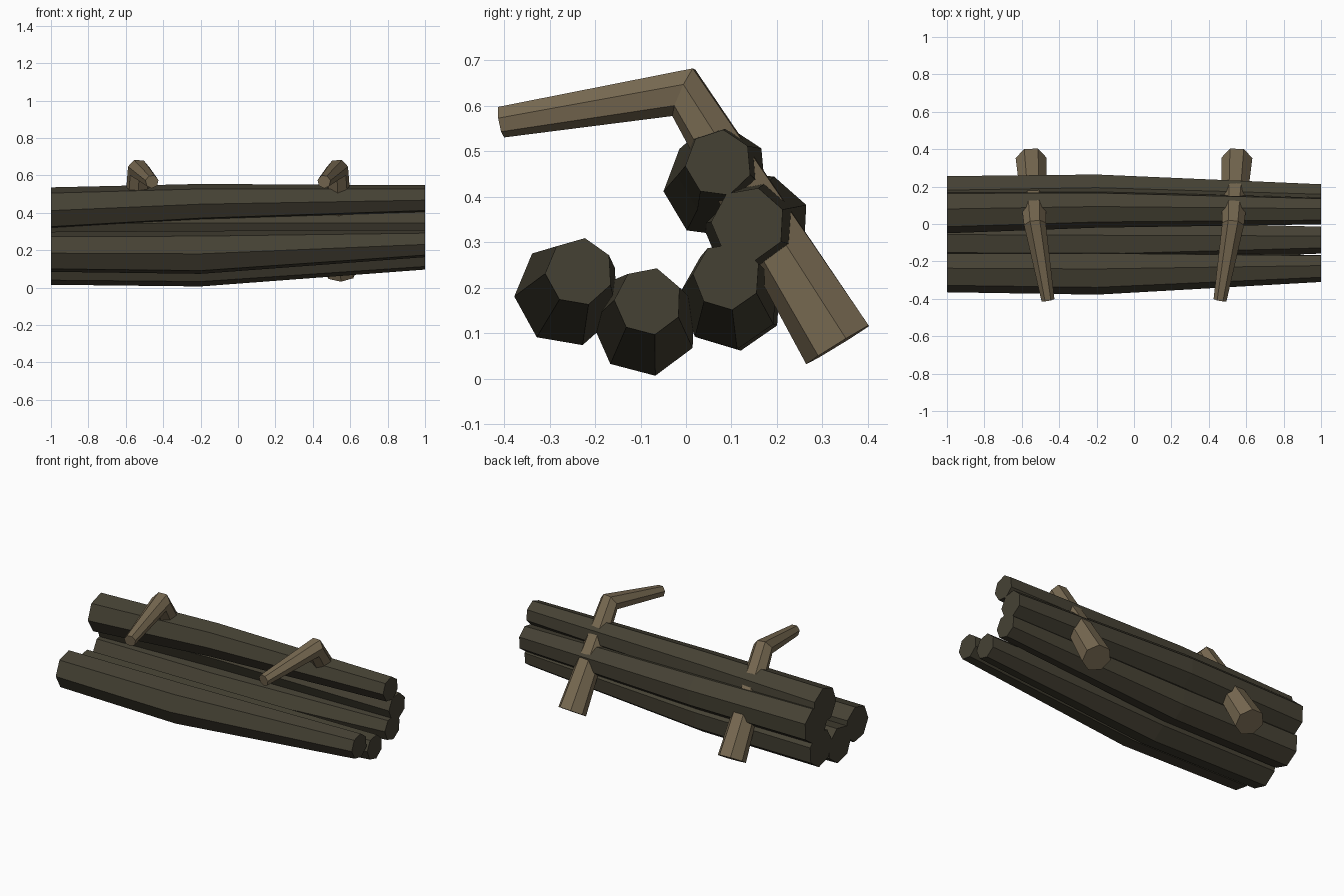
import bpy, bmesh, math
from mathutils import Vector

if "Cube" in bpy.data.objects:
    bpy.data.objects.remove(bpy.data.objects["Cube"])

SIDES = 7


def material(name, rgb):
    m = bpy.data.materials.new(name)
    m.diffuse_color = (*rgb, 1)
    m.use_nodes = True
    m.node_tree.nodes["Principled BSDF"].inputs["Base Color"].default_value = m.diffuse_color
    return m


bark = material("dark_bark", (0.060, 0.053, 0.034))
wood = material("pale_wood", (0.19, 0.145, 0.085))


def tube(name, stations, axes, mat):
    """Loft heptagons: stations = (centre, radius), axes = (u, v) per ring."""
    bm = bmesh.new()
    rings = []
    for (c, r), (u, v) in zip(stations, axes):
        ring = []
        for i in range(SIDES):
            a = 2 * math.pi * i / SIDES
            ring.append(bm.verts.new(Vector(c) + r * (math.cos(a) * u + math.sin(a) * v)))
        rings.append(ring)
    for a, b in zip(rings, rings[1:]):
        for i in range(SIDES):
            j = (i + 1) % SIDES
            bm.faces.new((a[i], a[j], b[j], b[i]))
    bm.faces.new(rings[0])
    bm.faces.new(rings[-1])
    bmesh.ops.recalc_face_normals(bm, faces=bm.faces[:])
    me = bpy.data.meshes.new(name)
    bm.to_mesh(me)
    bm.free()
    me.materials.append(mat)
    ob = bpy.data.objects.new(name, me)
    bpy.context.collection.objects.link(ob)
    return ob


# Logs: (y, z, radius) at the left end, the bend and the right end, plus roll
logs = {
    "seat_log_front": (-74, (-.255, .19, .110), (-.260, .187, .118), (-.235, .235, .075)),
    "seat_log_middle": (-79, (-.085, .125, .112), (-.090, .122, .118), (-.083, .170, .075)),
    "seat_log_rear": (-81, (.103, .172, .112), (.095, .175, .112), (.090, .225, .075)),
    "back_log_lower": (-80, (.150, .335, .115), (.165, .340, .108), (.137, .340, .082)),
    "back_log_upper": (-72, (.065, .422, .115), (.080, .455, .100), (.072, .474, .074)),
}
for name, (roll, *rings) in logs.items():
    a = math.radians(roll)
    u = Vector((0, math.cos(a), math.sin(a)))
    v = Vector((0, -math.sin(a), math.cos(a)))
    stations = [((x, y, z), r) for x, (y, z, r) in zip((-1, -.2, 1), rings)]
    tube(name, stations, [(u, v)] * 3, bark)

# Bent branches: thick foot, elbow, thin tip, mirrored left and right
for side, label in ((-1, "left"), (1, "right")):
    path = [Vector((side * .55, .337, .076)),
            Vector((side * .53, -.005, .632)),
            Vector((side * .46, -.406, .566))]
    d0 = (path[1] - path[0]).normalized()
    d1 = (path[2] - path[1]).normalized()
    axes = []
    for t in (d0, (d0 + d1).normalized(), d1):
        v = Vector((1, 0, 0))
        v = (v - v.dot(t) * t).normalized()
        u = v.cross(t)
        if u.z > 0:
            u = -u
        axes.append((u, v))
    tube("support_branch_" + label, list(zip(path, (.085, .06, .036))), axes, wood)
